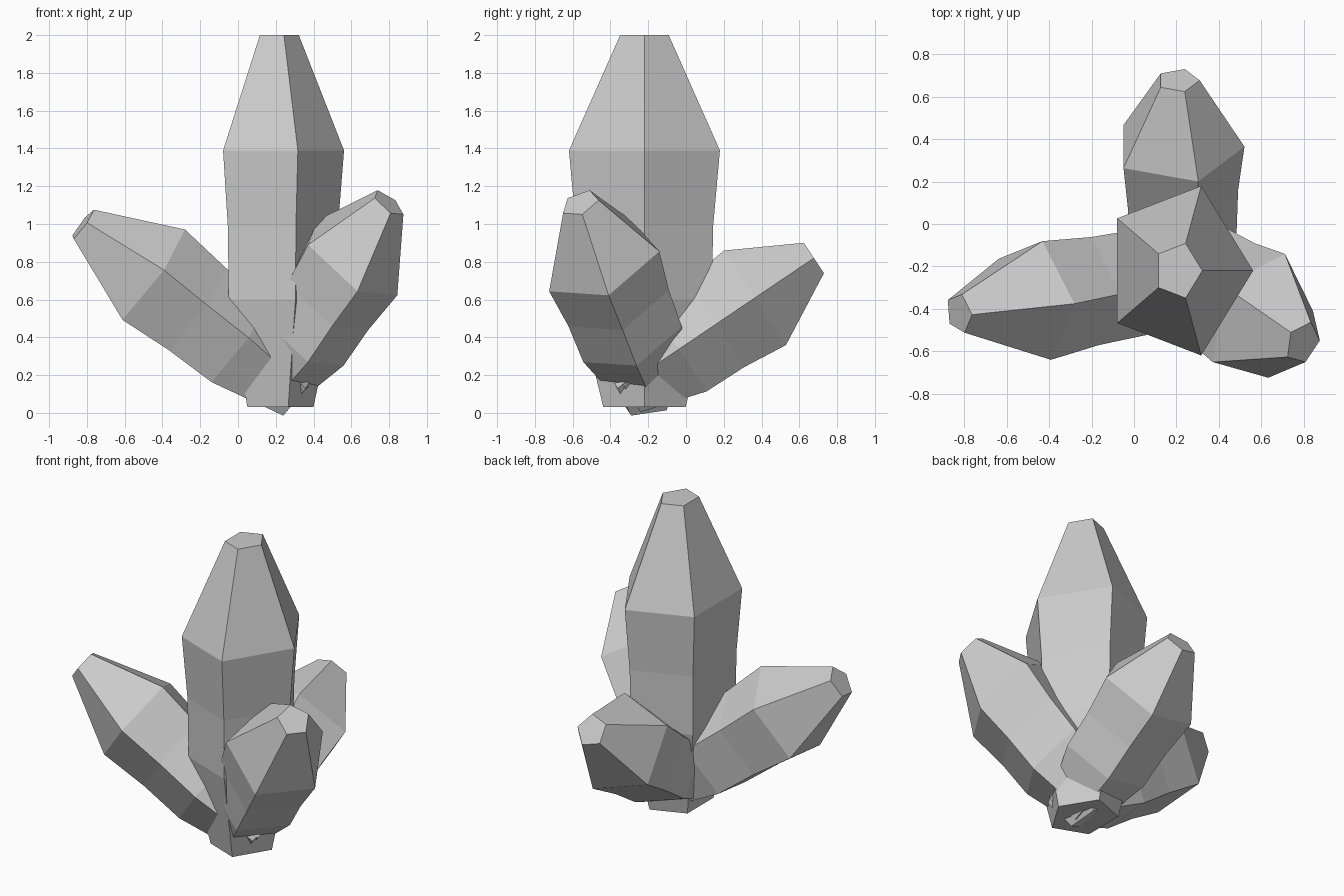
import bpy, bmesh, math
from mathutils import Vector

if "Cube" in bpy.data.objects:
    bpy.data.objects.remove(bpy.data.objects["Cube"])

# Shared crystal profile: (fraction along the axis, girth relative to the widest ring)
PROFILE = [(0, .545), (.29, .893), (.485, .91), (.69, 1), (1, .322)]
SIDES = 5


def crystal(name, base, tip, u, v):
    """Five-sided crystal from base to tip; u and v span its widest ring."""
    base, tip, u, v = map(Vector, (base, tip, u, v))
    bm = bmesh.new()
    rings = []
    for t, s in PROFILE:
        ring = []
        for i in range(SIDES):
            a = math.tau * i / SIDES
            ring.append(bm.verts.new(base.lerp(tip, t) + s * (u * math.cos(a) + v * math.sin(a))))
        rings.append(ring)
    # side facets
    for lo, hi in zip(rings, rings[1:]):
        for i in range(SIDES):
            j = (i + 1) % SIDES
            bm.faces.new((lo[i], lo[j], hi[j], hi[i]))
    # flat ends
    bm.faces.new(rings[0])
    bm.faces.new(rings[-1])
    bmesh.ops.recalc_face_normals(bm, faces=bm.faces)
    mesh = bpy.data.meshes.new(name)
    bm.to_mesh(mesh)
    bm.free()
    obj = bpy.data.objects.new(name, mesh)
    bpy.context.collection.objects.link(obj)
    return obj


# Tall upright crystal
crystal("main_crystal", (.206, -.22, .03), (.208, -.22, 2), (.354, 0, 0), (0, .42, 0))
# Three smaller crystals leaning outward
crystal("left_crystal", (.317, -.206, .11), (-.824, -.42, .995), (.19, -.022, .25), (.021, -.294, -.044))
crystal("right_crystal", (.15, -.183, .13), (.796, -.56, 1.11), (-.176, .153, .214), (-.179, -.268, .018))
crystal("back_crystal", (.2, -.33, .14), (.208, .677, .82), (.315, 0, 0), (0, -.173, .263))
